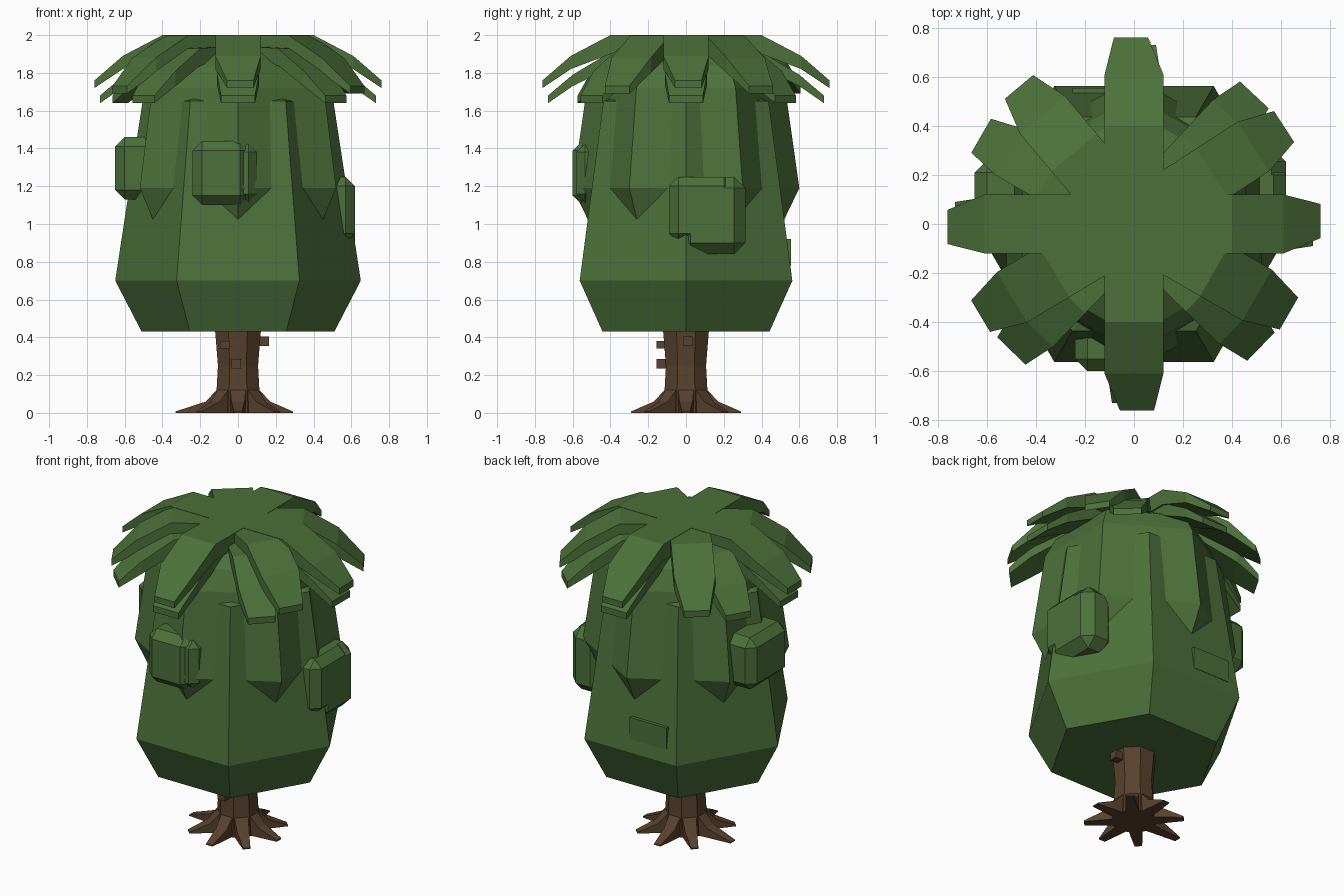
import bpy, bmesh
from math import cos, sin, radians
from mathutils import Vector, Matrix

if "Cube" in bpy.data.objects:
    bpy.data.objects.remove(bpy.data.objects["Cube"], do_unlink=True)


def material(name, rgb):
    m = bpy.data.materials.new(name)
    m.use_nodes = True
    m.diffuse_color = (*rgb, 1)
    m.node_tree.nodes["Principled BSDF"].inputs["Base Color"].default_value = (*rgb, 1)
    return m


GREEN = material("leaf green", (0.072, 0.165, 0.042))
BROWN = material("bark brown", (0.1, 0.054, 0.027))


def finish(bm, name, mat):
    bmesh.ops.recalc_face_normals(bm, faces=bm.faces)
    mesh = bpy.data.meshes.new(name)
    bm.to_mesh(mesh)
    bm.free()
    mesh.materials.append(mat)
    ob = bpy.data.objects.new(name, mesh)
    bpy.context.collection.objects.link(ob)
    return ob


def loft(name, rings, mat):
    """Skin equal-length rings of points and cap both ends."""
    bm = bmesh.new()
    vs = [[bm.verts.new(p) for p in ring] for ring in rings]
    n = len(vs[0])
    for a, b in zip(vs, vs[1:]):
        for i in range(n):
            j = (i + 1) % n
            bm.faces.new((a[i], a[j], b[j], b[i]))
    bm.faces.new(vs[0])
    bm.faces.new(vs[-1])
    return finish(bm, name, mat)


def tier(name, profile, sides, turn, mat):
    """Faceted round body from (radius, height) pairs."""
    def ring(r, z):
        angles = [radians(turn + 360 * i / sides) for i in range(sides)]
        return [(r * cos(a), r * sin(a), z) for a in angles]
    return loft(name, [ring(r, z) for r, z in profile], mat)


def blade(name, angle, stations, mat):
    """Bent slab pointing outwards: (reach, top, bottom, half width, side shift)."""
    rot = Matrix.Rotation(radians(angle), 3, "Z")
    rings = []
    for r, top, bottom, w, s in stations:
        corners = [(r, s - w, top), (r, s + w, top), (r, s + w, bottom), (r, s - w, bottom)]
        rings.append([rot @ Vector(c) for c in corners])
    return loft(name, rings, mat)


def block(name, centre, size, mat, chamfer=0, turn=0):
    """Box with optional flat chamfers."""
    bm = bmesh.new()
    bmesh.ops.create_cube(bm, size=1)
    bmesh.ops.scale(bm, vec=size, verts=bm.verts)
    if chamfer:
        bmesh.ops.bevel(bm, geom=bm.edges[:], offset=chamfer, segments=1,
                        profile=0.5, affect="EDGES")
    bmesh.ops.rotate(bm, matrix=Matrix.Rotation(radians(turn), 3, "X"), verts=bm.verts)
    bmesh.ops.translate(bm, vec=centre, verts=bm.verts)
    return finish(bm, name, mat)


# Foliage: two hexagonal tiers, the upper turned by half a side
tier("lower_foliage", [(0.51, 0.43), (0.65, 0.70), (0.505, 1.65), (0.40, 1.68)], 6, 0, GREEN)
tier("upper_foliage", [(0.47, 0.92), (0.60, 1.19), (0.525, 1.72), (0.46, 1.84), (0.30, 1.93)],
     6, 30, GREEN)

# Crown: long upper blades and shorter drooping lower blades
upper = [(0, 2.0, 1.90, 0.12, 0), (0.40, 2.0, 1.90, 0.12, 0),
         (0.61, 1.89, 1.82, 0.12, 0), (0.76, 1.76, 1.72, 0.07, 0.012)]
upper_diagonal = [(0, 1.998, 1.90, 0.12, 0), (0.38, 1.998, 1.90, 0.12, 0),
                  (0.58, 1.88, 1.80, 0.12, 0), (0.73, 1.73, 1.69, 0.075, 0)]
lower = [(0, 1.91, 1.83, 0.11, 0), (0.40, 1.91, 1.83, 0.11, 0),
         (0.60, 1.79, 1.73, 0.11, 0), (0.73, 1.68, 1.64, 0.09, 0)]
lower_diagonal = [(0, 1.95, 1.86, 0.11, 0), (0.40, 1.93, 1.84, 0.11, 0),
                  (0.59, 1.81, 1.73, 0.11, 0), (0.72, 1.68, 1.64, 0.08, 0)]
for quarter in range(4):
    blade("crown_blade", 90 * quarter, upper, GREEN)
    blade("crown_under_blade", 90 * quarter, lower, GREEN)
for a, b in ((33, 47), (130, 150), (211, 226), (-30, -44)):
    blade("crown_diagonal_blade", a, upper_diagonal, GREEN)
    blade("crown_diagonal_under_blade", b, lower_diagonal, GREEN)

# Leaf clumps on the sides of the foliage
block("left_clump", (0.51, 0.14, 1.045), (0.22, 0.35, 0.41), GREEN, 0.06)
block("left_clump_ridge", (0.53, 0.08, 1.075), (0.18, 0.34, 0.35), GREEN, 0.05)
block("right_clump", (-0.53, 0.07, 1.295), (0.24, 0.38, 0.33), GREEN, 0.05)
block("front_clump", (-0.09, -0.48, 1.27), (0.30, 0.24, 0.34), GREEN, 0.05)
block("front_clump_side", (0.02, -0.47, 1.27), (0.16, 0.22, 0.31), GREEN, 0.045)
block("back_clump", (-0.12, 0.51, 0.85), (0.26, 0.09, 0.14), GREEN)

# Trunk with spreading roots and cut-off knots
tier("trunk", [(0.13, 0), (0.115, 0.25), (0.135, 0.48)], 8, 22.5, BROWN)
for i in range(8):
    reach = 0.33 if i == 4 else 0.29
    blade("root", 45 * i,
          [(0.05, 0.15, 0, 0.05, 0), (0.115, 0.12, 0, 0.04, 0),
           (0.17, 0.06, 0, 0.035, 0), (reach, 0.008, 0, 0.022, 0)], BROWN)
block("front_knot", (-0.01, -0.12, 0.26), (0.05, 0.07, 0.05), BROWN)
block("front_upper_knot", (-0.07, -0.12, 0.36), (0.05, 0.07, 0.04), BROWN)
block("left_knot", (0.13, 0.01, 0.38), (0.07, 0.05, 0.05), BROWN)
